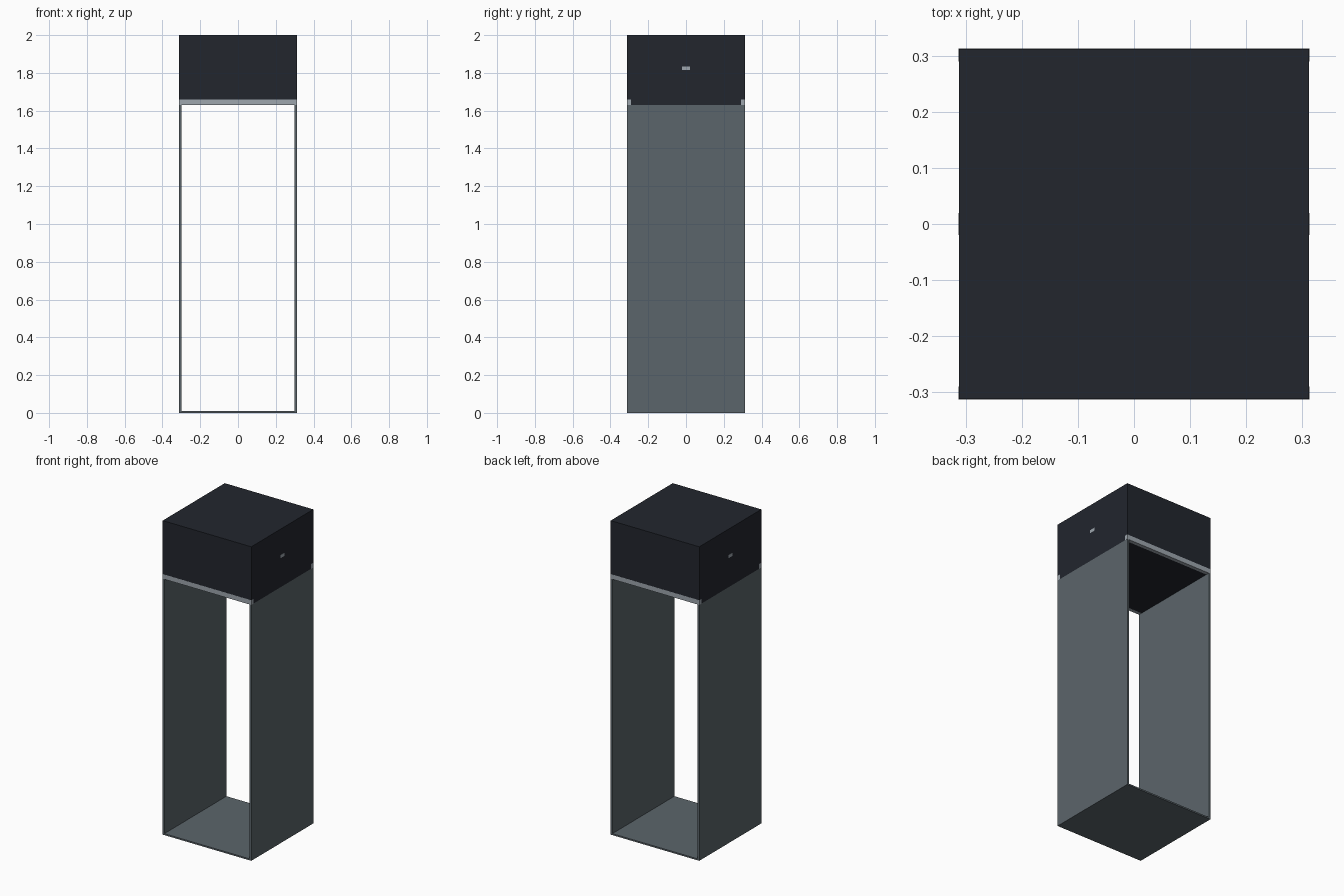
import bpy

if "Cube" in bpy.data.objects:
    bpy.data.objects.remove(bpy.data.objects["Cube"])


def material(name, rgba):
    m = bpy.data.materials.new(name)
    m.diffuse_color = rgba
    m.use_nodes = True
    m.node_tree.nodes["Principled BSDF"].inputs["Base Color"].default_value = m.diffuse_color
    return m


def box(name, x, y, z, mat):
    """Box spanning the (min, max) ranges x, y, z."""
    bpy.ops.mesh.primitive_cube_add(size=1)
    ob = bpy.context.object
    ob.name = name
    ob.location = [(a + b) / 2 for a, b in (x, y, z)]
    ob.scale = [b - a for a, b in (x, y, z)]
    bpy.ops.object.transform_apply(location=True, rotation=False, scale=True)
    ob.data.materials.append(mat)
    return ob


def span(s, a, b):
    """Range a..b mirrored to side s."""
    return tuple(sorted((s * a, s * b)))


dark = material("dark_hood", (0.016, 0.019, 0.027, 1))
grey = material("grey_panel", (0.105, 0.13, 0.145, 1))
metal = material("light_trim", (0.34, 0.38, 0.42, 1))

H = 0.312      # half width
T = 0.012      # panel thickness
Z = 1.63       # underside of the hood
E = 0.0004     # tiny offset so flush parts show cleanly

# Hood and floor
box("hood", (-H, H), (-H, H), (Z, 2.0), dark)
box("floor", (-H + T, H - T), (-H, H), (0, T * 0.8), grey)

for s, side, face in ((-1, "left", "front"), (1, "right", "back")):
    # Side panels; front and back stay open
    box(side + "_panel", span(s, H - T, H), (-H, H), (0, Z), grey)
    # Light trim along the lower hood edge
    box(face + "_trim", (-H - E, H + E), span(s, 0.290, H + E), (Z - E, 1.66), metal)
    # Small latch on each hood side
    box(side + "_latch", span(s, H - 0.01, H + E), (-0.02, 0.02), (1.815, 1.835), metal)
